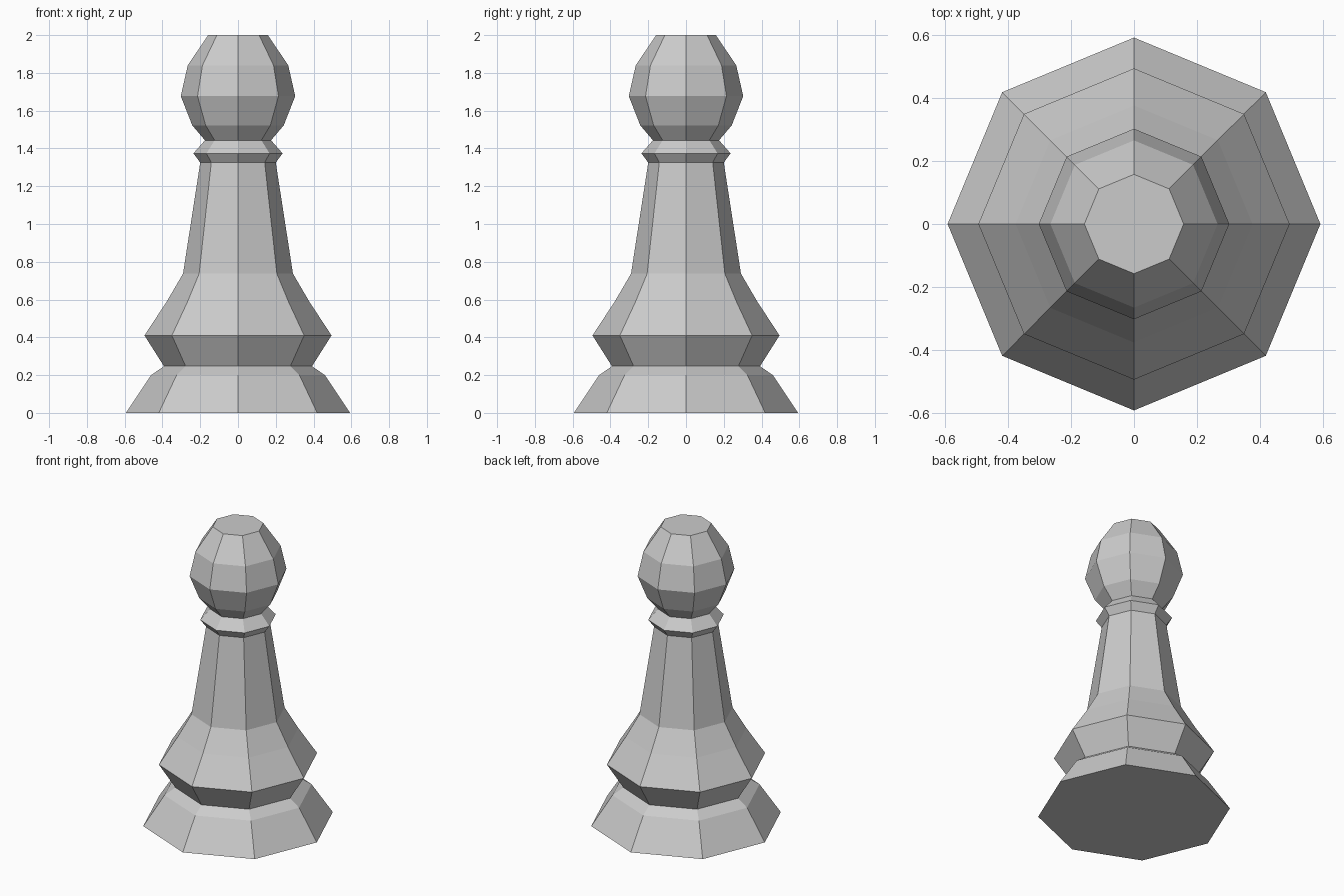
import bpy
import bmesh
from math import cos, sin, tau

if "Cube" in bpy.data.objects:
    bpy.data.objects.remove(bpy.data.objects["Cube"])

SIDES = 8

# (radius, height) from the foot up to the flat top
PROFILE = [
    (0.593, 0.0), (0.46, 0.20), (0.392, 0.247),      # foot
    (0.495, 0.41), (0.377, 0.59), (0.291, 0.737),    # flared skirt
    (0.20, 1.325),                                   # tapering stem
    (0.236, 1.374), (0.175, 1.443),                  # collar
    (0.242, 1.522), (0.303, 1.677),                  # head
    (0.266, 1.84), (0.158, 2.0),
]


def lathe(name, profile, sides):
    bm = bmesh.new()
    rings = [[bm.verts.new((r * cos(tau * i / sides), r * sin(tau * i / sides), z))
              for i in range(sides)] for r, z in profile]
    for low, high in zip(rings, rings[1:]):
        for i in range(sides):
            j = (i + 1) % sides
            bm.faces.new((low[i], low[j], high[j], high[i]))
    # bottom and top caps
    bm.faces.new(rings[0][::-1])
    bm.faces.new(rings[-1])
    mesh = bpy.data.meshes.new(name)
    bm.to_mesh(mesh)
    bm.free()
    obj = bpy.data.objects.new(name, mesh)
    bpy.context.collection.objects.link(obj)
    return obj


lathe("chess_pawn", PROFILE, SIDES)
